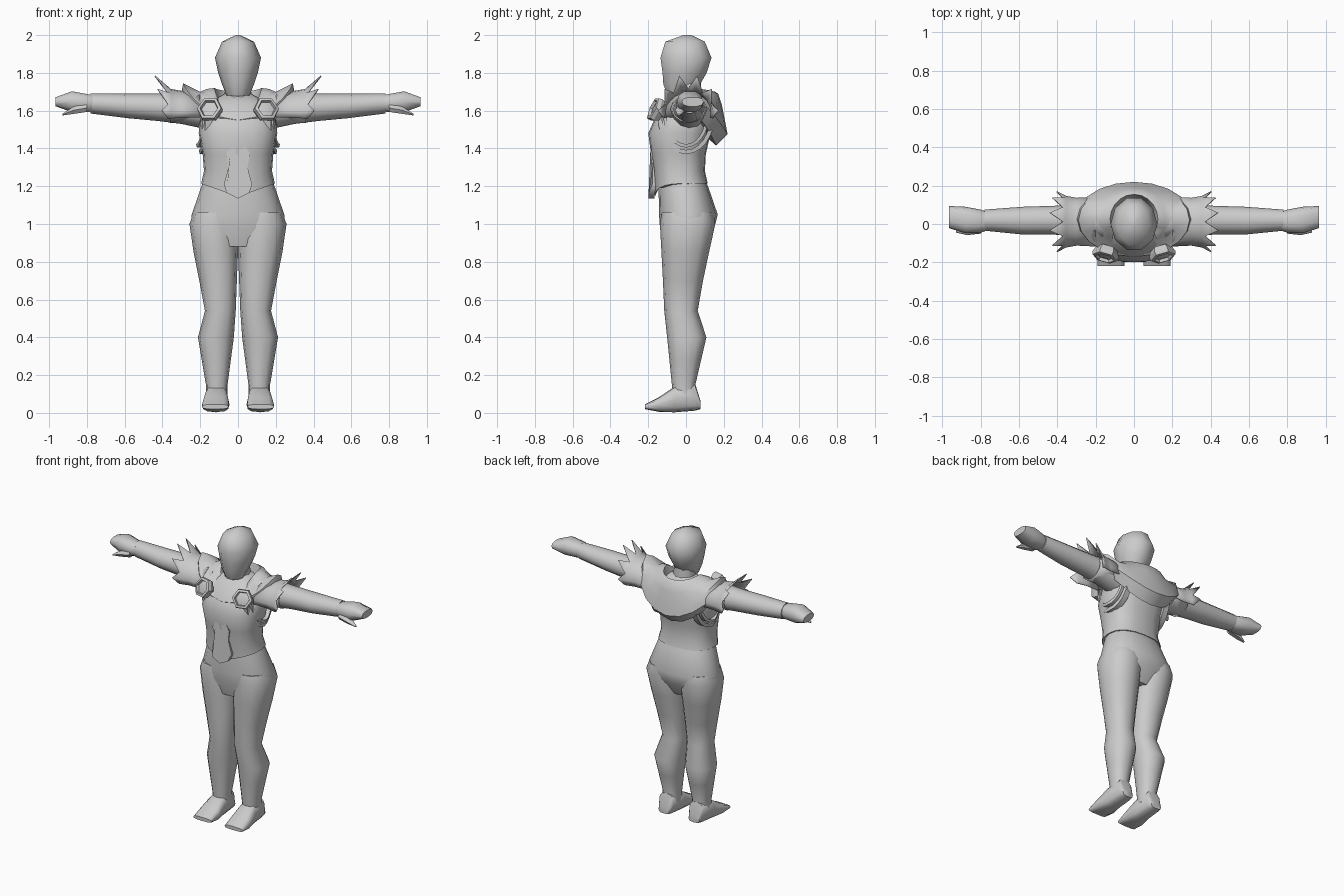
import bpy, bmesh, math
from mathutils import Vector

if "Cube" in bpy.data.objects:
    bpy.data.objects.remove(bpy.data.objects["Cube"])

grey = bpy.data.materials.new("light_grey")
grey.diffuse_color = (0.6, 0.6, 0.6, 1)
grey.use_nodes = True
grey.node_tree.nodes["Principled BSDF"].inputs["Base Color"].default_value = grey.diffuse_color


def finish(name, verts, faces, mirror=False, thick=0, angle=50):
    me = bpy.data.meshes.new(name)
    me.from_pydata([tuple(v) for v in verts], [], faces)
    bm = bmesh.new()
    bm.from_mesh(me)
    bmesh.ops.recalc_face_normals(bm, faces=bm.faces)
    bm.to_mesh(me)
    bm.free()
    me.materials.append(grey)
    ob = bpy.data.objects.new(name, me)
    bpy.context.collection.objects.link(ob)
    if thick:
        ob.modifiers.new("thickness", "SOLIDIFY").thickness = thick
    if mirror:
        ob.modifiers.new("mirror", "MIRROR").use_axis = (True, False, False)
    bpy.ops.object.select_all(action="DESELECT")
    ob.select_set(True)
    bpy.context.view_layer.objects.active = ob
    bpy.ops.object.shade_smooth_by_angle(angle=math.radians(angle))
    return ob


def skin(name, rings, closed=True, caps=True, **kw):
    """Join rows of points into a surface."""
    n = len(rings[0])
    faces = []
    for r in range(len(rings) - 1):
        for i in range(n if closed else n - 1):
            j = (i + 1) % n
            faces.append((r * n + i, r * n + j, (r + 1) * n + j, (r + 1) * n + i))
    if caps:
        faces += [tuple(range(n)), tuple(range((len(rings) - 1) * n, len(rings) * n))]
    return finish(name, [p for r in rings for p in r], faces, **kw)


def oval(axis, at, lo1, hi1, lo2, hi2, n=12, power=2.0):
    """Rounded section across an axis, given its extents."""
    pts = []
    for i in range(n):
        a = 2 * math.pi * i / n
        c, s = math.cos(a), math.sin(a)
        u = math.copysign(abs(c) ** (2 / power), c)
        v = math.copysign(abs(s) ** (2 / power), s)
        p = [(lo1 + hi1) / 2 + u * (hi1 - lo1) / 2, (lo2 + hi2) / 2 + v * (hi2 - lo2) / 2]
        p.insert("xyz".index(axis), at)
        pts.append(Vector(p))
    return pts


def loft(name, axis, rows, n=12, power=2.0, **kw):
    return skin(name, [oval(axis, *r, n=n, power=power) for r in rows], **kw)


# head and neck
loft("head", "z", [(1.68, -.06, .06, -.10, .03), (1.74, -.085, .085, -.125, .08),
                   (1.80, -.105, .105, -.13, .115), (1.88, -.122, .122, -.142, .142),
                   (1.965, -.085, .085, -.115, .105), (2.0, -.012, .012, -.015, .03)], n=10)
loft("neck", "z", [(1.58, -.085, .085, -.06, .09), (1.78, -.06, .06, -.05, .08)], n=10)

# bodice with a hem dipping at the front
rows = [(1.215, -.195, .195, -.165, .115), (1.28, -.18, .18, -.172, .10),
        (1.37, -.187, .187, -.185, .105), (1.48, -.208, .208, -.20, .13),
        (1.56, -.205, .205, -.165, .14), (1.64, -.16, .16, -.10, .12), (1.69, -.07, .07, -.03, .08)]
rings = [oval("z", *r, n=20, power=2.5) for r in rows]
for p in rings[0]:
    if p.y < -.05:
        p.z -= .07 * (1 - abs(p.x) / .2)
skin("bodice", rings)

# belly panel with a pointed lower end
outline = [(.04, 1.41), (.065, 1.37), (.05, 1.30), (.075, 1.21), (.06, 1.165), (0, 1.135)]
outline += [(-x, z) for x, z in outline[-2::-1]]
front = lambda z: -.188 + .01 * (z < 1.35) - .02 * (z < 1.2)
skin("belly_panel", [[(x, front(z), z) for x, z in outline],
                     [(x, front(z) + .03, z) for x, z in outline]])

# hips and legs
loft("hips", "z", [(1.24, -.18, .18, -.14, .10), (1.19, -.197, .197, -.145, .12),
                   (1.05, -.245, .245, -.143, .168), (.98, -.25, .25, -.138, .15),
                   (.88, -.20, .20, -.11, .09)], n=16, power=2.3)
loft("leg", "z", [(1.06, .0, .235, -.13, .145), (1.0, -.005, .257, -.138, .155),
                  (.85, .0, .235, -.13, .122), (.7, .006, .205, -.122, .09),
                  (.54, .012, .175, -.115, .062), (.40, .022, .212, -.10, .108),
                  (.28, .038, .192, -.088, .08), (.15, .055, .17, -.075, .05),
                  (.08, .055, .17, -.07, .06)], n=12, power=2.3, mirror=True)
loft("foot", "y", [(.078, .075, .155, .02, .06), (.05, .06, .17, .012, .15),
                   (-.06, .055, .175, .003, .14), (-.14, .045, .19, .005, .085),
                   (-.218, .05, .19, .02, .045)], n=12, power=3, mirror=True)

# arms, hands and thumbs
loft("arm", "x", [(.16, -.08, .11, 1.50, 1.70), (.30, -.065, .10, 1.53, 1.695),
                  (.42, -.055, .095, 1.545, 1.69), (.58, -.055, .09, 1.56, 1.69),
                  (.78, -.035, .075, 1.585, 1.692)], mirror=True)
loft("hand", "x", [(.77, -.035, .065, 1.595, 1.685), (.80, -.045, .075, 1.59, 1.69),
                   (.88, -.048, .09, 1.59, 1.705), (.965, -.022, .094, 1.622, 1.672)],
     n=10, power=2.5, mirror=True)
loft("thumb", "x", [(.80, -.05, .0, 1.59, 1.64), (.87, -.058, .0, 1.58, 1.625),
                    (.93, -.045, -.03, 1.574, 1.584)], n=6, mirror=True)
loft("sleeve_edge", "x", [(.20, -.085, .115, 1.54, 1.68), (.36, -.075, .105, 1.535, 1.68)],
     caps=False, thick=.008, mirror=True)

# shoulder guards: fans with a jagged outer edge
rows = []
for x, ry, rz in ((.20, .13, .10), (.30, .125, .115), (.355, .135, .125)):
    rows.append([(x, .012 + ry * math.cos(a), 1.59 + rz * math.sin(a))
                 for a in [math.pi * (i / 12 * 1.16 - .08) for i in range(13)]])
tips = []
for i in range(13):
    a = math.pi * (i / 12 * 1.16 - .08)
    up = max(0, math.sin(a))
    k = i % 2
    tips.append((.37 + k * (.03 + .04 * up), .012 + (.135 + .025 * k) * math.cos(a),
                 1.59 + (.13 + .075 * k) * math.sin(a)))
skin("shoulder_guard", rows + [tips], closed=False, caps=False, thick=.006, mirror=True, angle=35)

# hood draped round the neck and down the back
cowl = []
for rx, ry, cy, side, fr, back in (
        (.10, .10, .03, 1.64, 1.54, 1.60), (.125, .13, .025, 1.72, 1.56, 1.70),
        (.165, .15, .02, 1.715, 1.575, 1.69), (.20, .165, .025, 1.70, 1.565, 1.63),
        (.29, .19, .02, 1.745, 1.55, 1.53), (.305, .19, .03, 1.67, 1.54, 1.475),
        (.26, .14, .02, 1.60, 1.53, 1.415), (.18, .10, .02, 1.58, 1.52, 1.45)):
    ring = []
    for i in range(20):
        a = 2 * math.pi * i / 20
        s = math.sin(a)
        z = side + ((back if s > 0 else fr) - side) * abs(s) ** 1.6
        ring.append((rx * math.cos(a), cy + ry * s, z))
    cowl.append(ring)
skin("draped_hood", cowl, caps=False)

# trim bands under the arms
for name, x, ry, rz, w in (("outer_armhole_band", .195, .15, .20, .022),
                           ("inner_armhole_band", .21, .12, .165, .018)):
    rows = []
    for i in range(13):
        a = math.pi * (1 + i / 12)
        c, s = math.cos(a), math.sin(a)
        rows.append([(x + dx - .03 * abs(c), (ry - d) * c, 1.57 + (rz - d) * s)
                     for dx, d in ((-.03, 0), (.008, 0), (.012, w), (-.03, w))])
    skin(name, rows, mirror=True)

# hexagonal clasps holding the hood
turn = Vector((.25, -.88, .40)).to_track_quat("Z", "Y")
centre = Vector((.148, -.158, 1.605))
rings = []
for r, h in ((.058, -.03), (.07, 0), (.066, .02), (.05, .024), (.045, .008), (.03, .012)):
    rings.append([centre + turn @ Vector((r * math.cos(i * math.pi / 3), r * math.sin(i * math.pi / 3), h))
                  for i in range(6)])
skin("hood_clasp", rings, mirror=True, angle=25)
